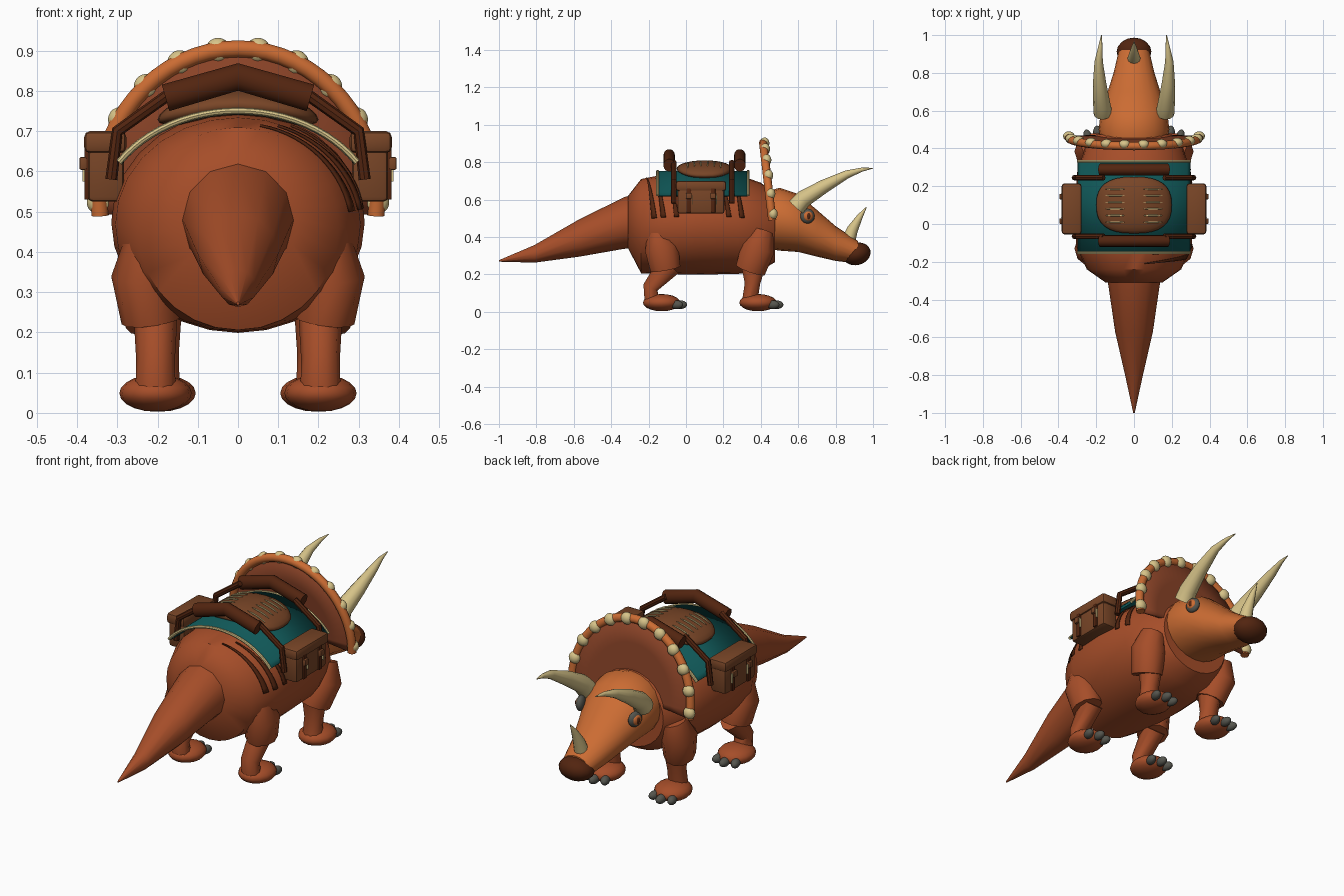
import bpy, bmesh
from math import sin, cos, pi, radians, sqrt
from mathutils import Vector, Matrix

cube = bpy.data.objects.get("Cube")
if cube:
    bpy.data.objects.remove(cube)


def material(name, rgb):
    m = bpy.data.materials.new(name)
    m.use_nodes = True
    m.diffuse_color = (*rgb, 1)
    m.node_tree.nodes["Principled BSDF"].inputs["Base Color"].default_value = (*rgb, 1)
    return m


RUST = material("rust skin", (0.38, 0.075, 0.022))
FRILL = material("dark rust", (0.25, 0.055, 0.02))
ORANGE = material("orange skin", (0.60, 0.15, 0.033))
DARK = material("dark brown", (0.085, 0.018, 0.005))
LEATHER = material("leather", (0.19, 0.06, 0.02))
TEAL = material("teal cloth", (0.005, 0.095, 0.095))
CREAM = material("cream horn", (0.68, 0.55, 0.25))
GREY = material("grey claw", (0.09, 0.09, 0.075))

X, Y, Z = Vector((1, 0, 0)), Vector((0, 1, 0)), Vector((0, 0, 1))


def finish(name, bm, mat, angle=40):
    bmesh.ops.recalc_face_normals(bm, faces=bm.faces)
    me = bpy.data.meshes.new(name)
    bm.to_mesh(me)
    bm.free()
    me.materials.append(mat)
    ob = bpy.data.objects.new(name, me)
    bpy.context.collection.objects.link(ob)
    bpy.ops.object.select_all(action='DESELECT')
    ob.select_set(True)
    bpy.context.view_layer.objects.active = ob
    bpy.ops.object.shade_smooth_by_angle(angle=radians(angle))
    return ob


def loft(name, path, radii, mat, u=X, upright=False, sides=12, angle=40):
    """Skin elliptical rings along a path; radii are (along u, across u)."""
    bm = bmesh.new()
    path = [Vector(p) for p in path]
    rings = []
    for i, (p, r) in enumerate(zip(path, radii)):
        a, b = r if isinstance(r, tuple) else (r, r)
        t = Y if upright else (path[min(i + 1, len(path) - 1)] - path[max(i - 1, 0)]).normalized()
        v = t.cross(u).normalized()
        w = v.cross(t)
        rings.append([bm.verts.new(p + w * a * cos(k * 2 * pi / sides) + v * b * sin(k * 2 * pi / sides))
                      for k in range(sides)])
    for r, s in zip(rings, rings[1:]):
        for k in range(sides):
            n = (k + 1) % sides
            bm.faces.new((r[k], r[n], s[n], s[k]))
    bm.faces.new(rings[0])
    bm.faces.new(rings[-1])
    return finish(name, bm, mat, angle)


def ball(name, centre, size, mat, rot=Matrix()):
    bm = bmesh.new()
    m = Matrix.Translation(centre) @ rot @ Matrix.Diagonal((*size, 1))
    bmesh.ops.create_uvsphere(bm, u_segments=16, v_segments=10, radius=1, matrix=m)
    return finish(name, bm, mat)


def box(name, centre, size, mat, bevel=0.0):
    bm = bmesh.new()
    bmesh.ops.create_cube(bm, size=1, matrix=Matrix.Translation(centre) @ Matrix.Diagonal((*size, 1)))
    if bevel:
        bmesh.ops.bevel(bm, geom=bm.edges[:], offset=bevel, segments=2, affect='EDGES', profile=0.5)
    return finish(name, bm, mat)


def sheet(name, fn, nu, nv, mat, thick):
    """Thin shell from a surface function of u, v in 0..1."""
    bm = bmesh.new()
    g = [[bm.verts.new(fn(i / nu, j / nv)) for j in range(nv + 1)] for i in range(nu + 1)]
    for i in range(nu):
        for j in range(nv):
            bm.faces.new((g[i][j], g[i + 1][j], g[i + 1][j + 1], g[i][j + 1]))
    ob = finish(name, bm, mat)
    mod = ob.modifiers.new("thickness", 'SOLIDIFY')
    mod.thickness = thick
    mod.offset = 0
    return ob


# Body: y, half width, half height, centre height
BODY = [(-0.31, 0.15, 0.14, 0.48), (-0.24, 0.25, 0.252, 0.458), (-0.12, 0.305, 0.266, 0.468),
        (0.08, 0.315, 0.275, 0.474), (0.28, 0.30, 0.265, 0.468), (0.40, 0.26, 0.235, 0.455),
        (0.475, 0.20, 0.185, 0.45)]
loft("body", [(0, s[0], s[3]) for s in BODY], [(s[1], s[2]) for s in BODY], RUST, upright=True, sides=28)


def skin(y, ang, lift):
    """Point just above the body surface."""
    for a, b in zip(BODY, BODY[1:]):
        if y <= b[0]:
            f = (y - a[0]) / (b[0] - a[0])
            w, h, c = [a[k] + (b[k] - a[k]) * f for k in (1, 2, 3)]
            return Vector(((w + lift) * cos(ang), y, c + (h + lift) * sin(ang)))


# Stripes on the left flank only
for y0, top in ((-0.21, 78), (-0.16, 70), (-0.09, 65), (0.19, 65), (0.26, 65)):
    sheet("flank_stripe", lambda u, v: skin(y0 + 0.04 * (1 - u) + 0.022 * (v - 0.5) * (1.2 - u),
          radians(8 + (top - 8) * u), 0.004), 14, 2, DARK, 0.006)

# Tail
loft("tail", [(0, -0.27, 0.485), (0, -0.33, 0.475), (0, -0.57, 0.395), (0, -0.81, 0.31), (0, -1.0, 0.272)],
     [0.145, (0.135, 0.138), (0.10, 0.10), (0.045, 0.047), 0.004], RUST, upright=True)

# Head and beak
loft("head", [(0, 0.42, 0.49), (0, 0.50, 0.495), (0, 0.60, 0.475), (0, 0.70, 0.42), (0, 0.80, 0.365), (0, 0.92, 0.318)],
     [(0.17, 0.15), (0.187, 0.168), (0.176, 0.155), (0.14, 0.125), (0.108, 0.093), (0.08, 0.06)],
     ORANGE, upright=True, sides=20)
ball("beak", (0, 0.912, 0.31), (0.092, 0.076, 0.06), DARK, Matrix.Rotation(radians(15), 4, 'X'))
loft("nose_horn", [(0, 0.865, 0.37), (0, 0.89, 0.44), (0, 0.93, 0.51), (0, 0.965, 0.56)],
     [0.038, 0.03, 0.016, 0.002], CREAM)

# Frill: leaning fan with a beaded rim
def frill(ang, k=1.0):
    z = 0.53 + 0.375 * sin(ang) * k
    return Vector((0.345 * cos(ang) * k, 0.46 - 0.047 * (z - 0.5) / 0.4, z))


arc = [radians(-6 + 192 * i / 32) for i in range(33)]
sheet("frill_fan", lambda u, v: frill(arc[round(u * 32)], 0.05 + 0.95 * v), 32, 3, FRILL, 0.016)
loft("frill_rim", [frill(a) for a in arc], [0.022] * 33, ORANGE, u=Y, sides=10)
for i in range(12):
    ball("frill_bead", frill(radians(-1 + 182 * i / 11)) + Y * 0.008, (0.031, 0.025, 0.031), CREAM)

# Saddle blanket with piped edges
def cloth(ang, y, lift=0.0):
    return Vector(((0.35 + lift) * cos(ang), y, 0.47 + (0.278 + lift) * sin(ang)))


span = [radians(33 + 114 * i / 24) for i in range(25)]
sheet("blanket", lambda u, v: cloth(span[round(u * 24)], -0.15 + 0.48 * v), 24, 1, TEAL, 0.012)
for y in (-0.152, 0.332):
    loft("blanket_piping", [cloth(a, y, 0.003) for a in span], [0.008] * 25, CREAM, u=Y, sides=8)

# Saddle pad: a soft rounded cushion bent over the back
def power(v, e):
    return (abs(v) ** e) * (1 if v >= 0 else -1)


def pad_top(x, y):
    r = min(1, (abs(x) / 0.2) ** 2.6 + (abs(y - 0.1) / 0.15) ** 2.6)
    return 0.765 - 0.9 * x * x + 0.045 * sqrt(1 - r)


bm = bmesh.new()
bmesh.ops.create_uvsphere(bm, u_segments=32, v_segments=14, radius=1)
for v in bm.verts:
    h = sqrt(v.co.x ** 2 + v.co.y ** 2)
    c, s = (v.co.x / h, v.co.y / h) if h > 1e-5 else (0, 0)
    x, y = 0.2 * h * power(c, 0.77), 0.15 * h * power(s, 0.77)
    v.co = Vector((x, 0.1 + y, 0.765 - 0.9 * x * x + 0.045 * v.co.z))
finish("saddle_pad", bm, LEATHER, 60)

for sx in (-1, 1):
    for i in range(6):
        y = 0.01 + 0.035 * i
        xs = [sx * (0.05 + 0.025 * k) for k in range(5)]
        loft("saddle_lacing", [(x, y, pad_top(x, y) + 0.001) for x in xs],
             [0.001, 0.004, 0.004, 0.004, 0.001], CREAM, u=Y, sides=6)

# Saddle bars with struts reaching the bags
for yb, ys in ((-0.09, -0.065), (0.288, 0.245)):
    loft("saddle_bar", [(-0.18, yb, 0.783), (0, yb, 0.835), (0.18, yb, 0.783)],
         [(0.031, 0.035)] * 3, DARK, u=Y, sides=14)
    for sx in (-1, 1):
        loft("saddle_strut", [(sx * 0.16, ys, 0.80), (sx * 0.30, ys, 0.70), (sx * 0.315, ys, 0.58)],
             [0.015] * 3, DARK, u=Y, sides=8)

# Paired parts
for sx, side in ((1, "left"), (-1, "right")):
    # Brow horn and eye
    loft(side + "_brow_horn",
         [(sx * a, b, c) for a, b, c in ((0.165, 0.59, 0.56), (0.17, 0.63, 0.605), (0.182, 0.74, 0.672),
                                         (0.187, 0.86, 0.735), (0.178, 0.94, 0.76), (0.172, 1.0, 0.768))],
         [0.05, 0.046, 0.036, 0.022, 0.011, 0.002], CREAM)
    turn = Matrix.Rotation(sx * radians(15), 4, 'Z')
    eye = Vector((sx * 0.158, 0.65, 0.512))
    out = turn @ (X * sx)
    ball(side + "_eye", eye, (0.022, 0.04, 0.04), GREY, turn)
    ball(side + "_iris", eye + out * 0.012, (0.014, 0.027, 0.027), ORANGE, turn)
    ball(side + "_pupil", eye + out * 0.02, (0.009, 0.012, 0.018), DARK, turn)

    # Saddlebag
    box(side + "_bag", (sx * 0.328, 0.08, 0.605), (0.09, 0.25, 0.16), LEATHER, 0.012)
    box(side + "_bag_lid", (sx * 0.33, 0.08, 0.673), (0.105, 0.27, 0.055), LEATHER, 0.015)
    for y in (0.015, 0.145):
        box(side + "_bag_strap", (sx * 0.376, y, 0.60), (0.012, 0.024, 0.14), DARK, 0.003)
        box(side + "_bag_buckle", (sx * 0.385, y, 0.62), (0.018, 0.03, 0.032), LEATHER, 0.004)
        box(side + "_bag_pin", (sx * 0.383, y + 0.018, 0.60), (0.008, 0.004, 0.05), CREAM)

    # Legs: thigh path, shin path, foot position
    for end, thigh, shin, foot, fx in (
            ("rear", ((-0.15, 0.43), (-0.13, 0.34), (-0.11, 0.23)), ((-0.09, 0.25), (-0.19, 0.13), (-0.18, 0.05)), -0.13, 0.205),
            ("front", ((0.41, 0.43), (0.385, 0.34), (0.345, 0.225)), ((0.36, 0.25), (0.355, 0.15), (0.34, 0.05)), 0.385, 0.195)):
        name = side + "_" + end
        loft(name + "_thigh", [(sx * x, y, z) for x, (y, z) in zip((0.215, 0.23, fx + 0.01), thigh)],
             [(0.065, 0.06), (0.085, 0.095), (0.075, 0.085)], RUST, sides=10)
        loft(name + "_shin", [(sx * fx, y, z) for y, z in shin],
             [(0.055, 0.07), (0.048, 0.043), (0.05, 0.043)], RUST, sides=10)
        ball(name + "_foot", (sx * fx, foot, 0.049), (0.09, 0.10, 0.046), RUST)
        for k in (-1, 0, 1):
            ball(name + "_claw", (sx * fx + k * 0.05, foot + 0.10 - 0.02 * abs(k), 0.038),
                 (0.022, 0.036, 0.023), GREY, Matrix.Rotation(-0.3 * k, 4, 'Z'))
